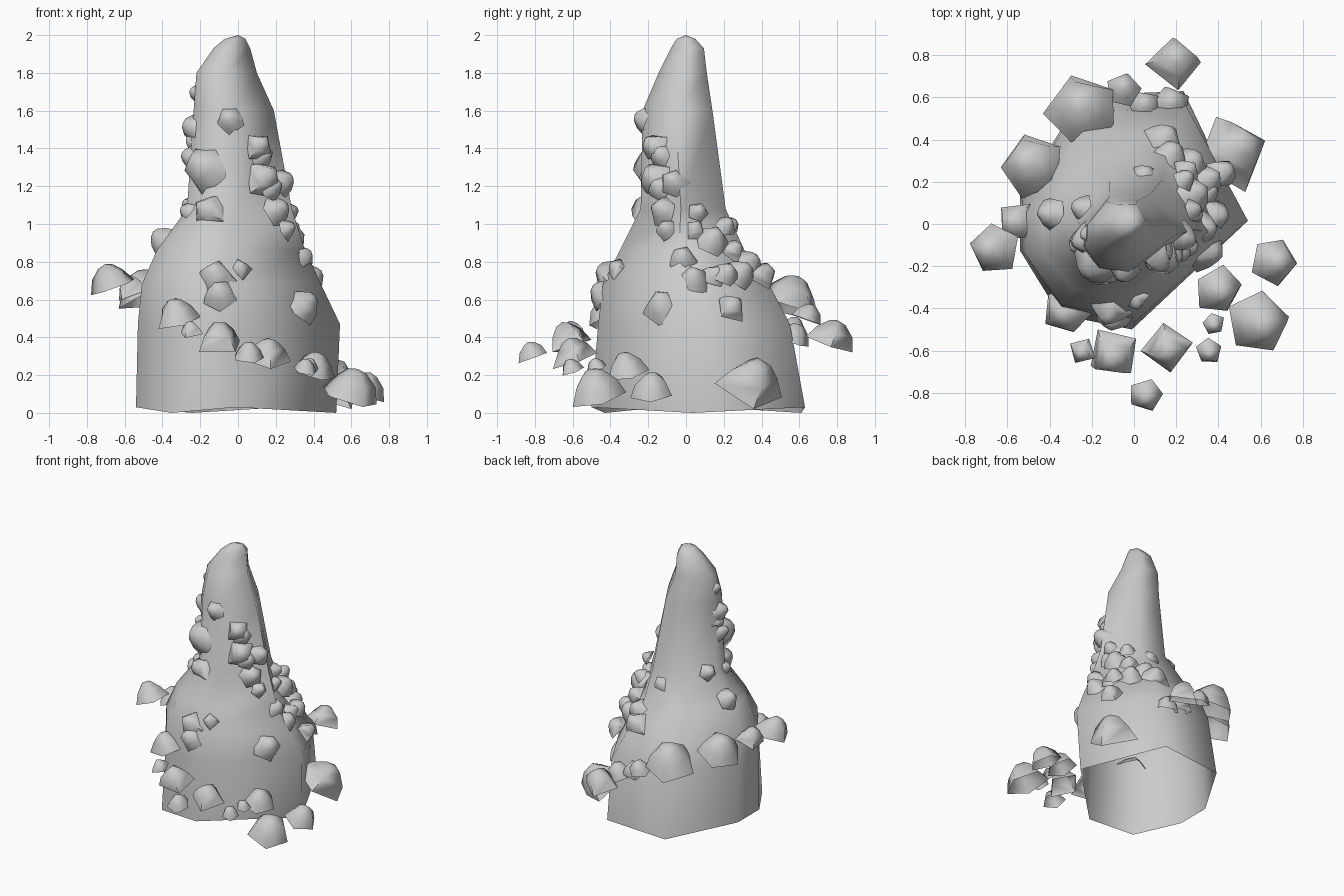
import bpy, bmesh, math, random
from mathutils import Vector, Matrix

if "Cube" in bpy.data.objects:
    bpy.data.objects.remove(bpy.data.objects["Cube"])

random.seed(4)


def finish(bm, name, angle):
    me = bpy.data.meshes.new(name)
    bm.to_mesh(me)
    bm.free()
    ob = bpy.data.objects.new(name, me)
    bpy.context.collection.objects.link(ob)
    bpy.ops.object.select_all(action='DESELECT')
    ob.select_set(True)
    bpy.context.view_layer.objects.active = ob
    bpy.ops.object.shade_smooth_by_angle(angle=math.radians(angle), keep_sharp_edges=True)
    return ob


# Spire: one irregular outline fitted to the extents of each level, open below
outline = [(-.54, -.12), (-.35, -.42), (.0, -.49), (.54, .04),
           (.25, .63), (-.24, .61), (-.54, .14)]
levels = [  # z, x min, x max, y min, y max
    (0.015, -.54, .52, -.50, .63), (0.47, -.53, .54, -.465, .55),
    (0.68, -.51, .44, -.44, .44), (0.86, -.43, .355, -.35, .31),
    (1.08, -.27, .285, -.24, .21), (1.6, -.235, .19, -.23, .14),
    (1.8, -.22, .10, -.145, .11), (1.93, -.13, .065, -.08, .095),
    (1.98, -.07, .04, -.05, .05)]
bm = bmesh.new()
rings = []
for i, (z, x0, x1, y0, y1) in enumerate(levels):
    ring = []
    for k, (x, y) in enumerate(outline):
        u, v = (x + .54) / 1.08, (y + .49) / 1.12
        dz = 0.015 * (-1) ** k if i == 0 else 0
        ring.append(bm.verts.new((x0 + u * (x1 - x0), y0 + v * (y1 - y0), z + dz)))
    rings.append(ring)
n = len(outline)
for a, b in zip(rings, rings[1:]):
    for k in range(n):
        bm.faces.new((a[k], a[(k + 1) % n], b[(k + 1) % n], b[k]))
tip = bm.verts.new((0, 0, 2))
for k in range(n):
    bm.faces.new((rings[-1][k], rings[-1][(k + 1) % n], tip))
finish(bm, "rock_spire", 80)


# Rocks: small open-bottomed domes leaning outward from the spire
def add_rock(bm, x, y, z, w, tilt):
    sides = random.choice((4, 5, 5))
    out = Vector((x, y, 0)).normalized()
    normal = out * math.sin(tilt) + Vector((0, 0, 1)) * math.cos(tilt)
    rot = normal.to_track_quat('Z', 'Y').to_matrix().to_4x4()
    mat = Matrix.Translation(Vector((x, y, z)) - normal * w * .28) @ rot
    turn = random.uniform(0, 6.28)
    rows = []
    for h, r in ((0, .6), (.34, .43), (.56, .2)):
        rows.append([bm.verts.new(mat @ Vector((
            w * r * random.uniform(.92, 1.1) * math.cos(turn + k * 2 * math.pi / sides),
            w * r * random.uniform(.92, 1.1) * math.sin(turn + k * 2 * math.pi / sides),
            w * h))) for k in range(sides)])
    top = bm.verts.new(mat @ Vector((0, 0, w * .62)))
    for a, b in zip(rows, rows[1:]):
        for k in range(sides):
            bm.faces.new((a[k], a[(k + 1) % sides], b[(k + 1) % sides], b[k]))
    for k in range(sides):
        bm.faces.new((rows[-1][k], rows[-1][(k + 1) % sides], top))


def rock_group(name, tilt, scale, rocks):
    bm = bmesh.new()
    for x, y, z, w in rocks:
        add_rock(bm, x, y, z, w * scale, tilt)
    finish(bm, name, 75)


# Lowest ring, x, y, z, width: floats around the foot
rock_group("lower_rocks", .35, 1.0, [
    (.2, .78, .42, .22), (-.25, .56, .63, .3), (-.5, .29, .67, .27),
    (-.57, .01, .67, .18), (-.68, -.12, .72, .21), (-.05, .65, .53, .14),
    (.05, .57, .46, .15), (.18, .58, .42, .16), (.68, -.18, .15, .2),
    (.61, -.48, .15, .26), (.41, -.32, .26, .19), (.38, -.48, .26, .09),
    (.36, -.61, .25, .11), (.16, -.6, .33, .2), (.06, -.82, .33, .14),
    (-.1, -.63, .41, .22), (-.25, -.61, .45, .11), (-.33, -.42, .54, .2)])
rock_group("leaning_rock", .65, 1.0, [(.5, .36, .19, .31)])

# Middle arc on the right and front slopes
rock_group("middle_rocks", .9, 1.12, [
    (-.41, .05, .93, .13), (-.12, -.42, .74, .16), (-.1, -.45, .64, .15),
    (.01, -.37, .77, .1), (.36, -.13, .58, .17), (.35, -.02, .83, .12),
    (.4, .04, .72, .14), (.43, .25, .57, .13), (.37, .22, .75, .11),
    (.36, .16, .74, .1), (.28, .3, .75, .14), (.18, .34, .8, .14),
    (.15, .41, .73, .17), (.3, .15, .93, .14), (.25, .22, 1.0, .09),
    (.26, .26, .87, .11), (.05, .23, .99, .13), (.29, .05, .98, .1)])

# Upper cluster on the steep neck
rock_group("upper_rocks", 1.2, 1.15, [
    (-.17, -.23, 1.08, .15), (-.27, -.1, 1.07, .1), (-.19, -.19, 1.31, .21),
    (-.26, -.08, 1.36, .11), (-.25, -.08, 1.52, .12), (-.24, -.06, 1.44, .1),
    (-.23, -.05, 1.7, .07), (-.05, -.23, 1.56, .12), (.12, -.18, 1.42, .13),
    (.14, -.14, 1.37, .11), (.15, -.17, 1.25, .17), (.25, -.07, 1.23, .12),
    (.22, -.13, 1.08, .13), (.29, .07, 1.07, .08), (.27, -.11, .98, .09),
    (-.26, .08, 1.1, .1), (.19, -.15, 1.2, .11)])
